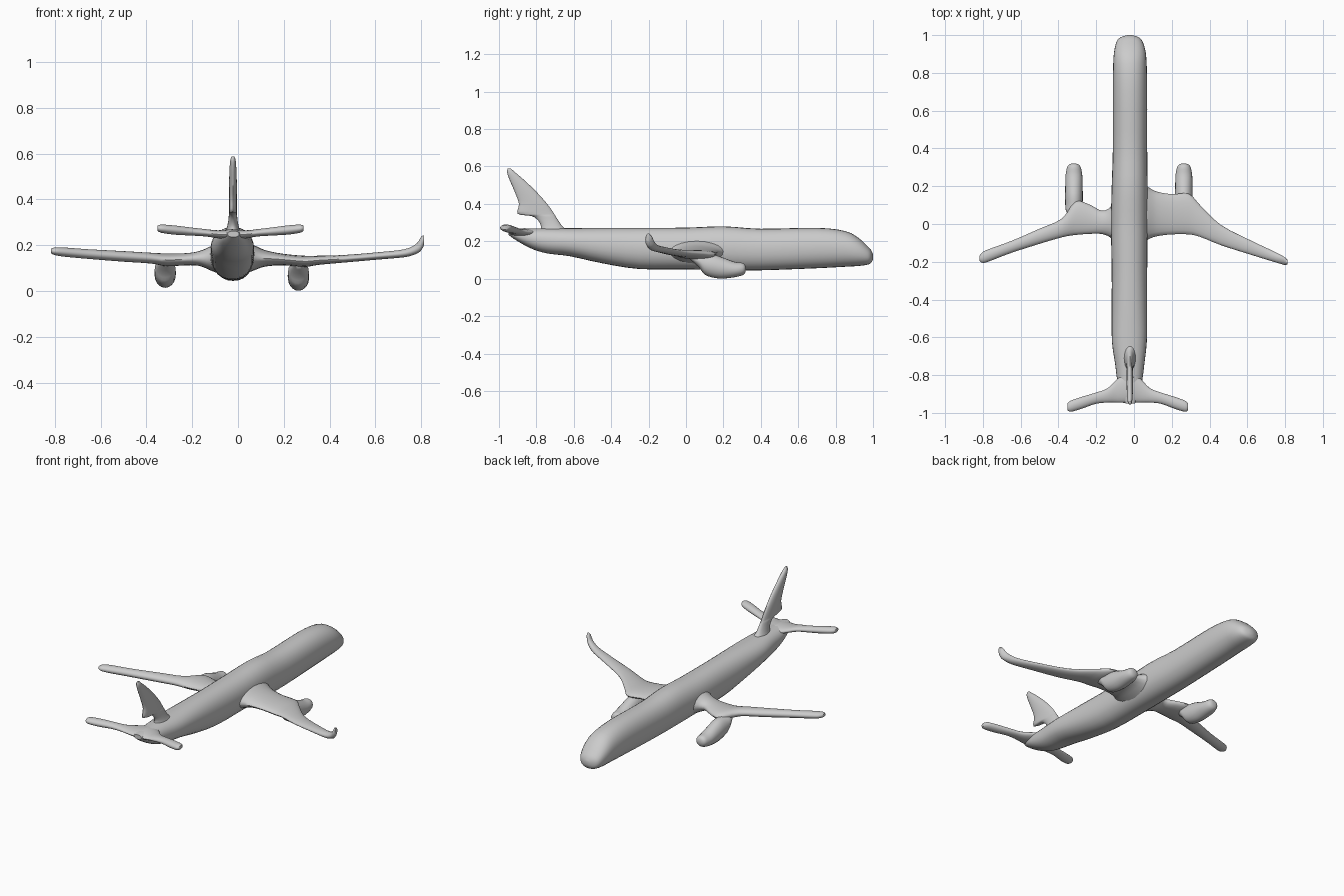
import bpy, bmesh, math
from mathutils import Vector


def spline(rows, steps):
    """Catmull-Rom resampling of section rows for flowing surfaces."""
    out = []
    for i in range(len(rows) - 1):
        p0, p1, p2, p3 = (Vector(rows[max(0, min(len(rows) - 1, i + k))]) for k in (-1, 0, 1, 2))
        for s in range(steps):
            t = s / steps
            out.append(0.5 * (2 * p1 + (p2 - p0) * t + (2 * p0 - 5 * p1 + 4 * p2 - p3) * t * t
                              + (3 * p1 - p0 - 3 * p2 + p3) * t ** 3))
    return out + [Vector(rows[-1])]


def loft(name, axis, rows, sides=20, power=2.0, steps=3):
    """Rows are (position on axis, a0, a1, b0, b1): limits on the other two axes in xyz order."""
    others = [k for k in range(3) if k != axis]
    bm = bmesh.new()
    rings = []
    for pos, a0, a1, b0, b1 in spline(rows, steps):
        ring = []
        for i in range(sides):
            ang = 2 * math.pi * i / sides
            c, s = math.cos(ang), math.sin(ang)
            p = [0, 0, 0]
            p[axis] = pos
            p[others[0]] = (a0 + a1) / 2 + (a1 - a0) / 2 * math.copysign(abs(c) ** (2 / power), c)
            p[others[1]] = (b0 + b1) / 2 + (b1 - b0) / 2 * math.copysign(abs(s) ** (2 / power), s)
            ring.append(bm.verts.new(p))
        rings.append(ring)
    for r, q in zip(rings, rings[1:]):
        for i in range(sides):
            j = (i + 1) % sides
            bm.faces.new((r[i], r[j], q[j], q[i]))
    bm.faces.new(rings[0])
    bm.faces.new(rings[-1])
    bmesh.ops.recalc_face_normals(bm, faces=bm.faces)
    mesh = bpy.data.meshes.new(name)
    bm.to_mesh(mesh)
    bm.free()
    obj = bpy.data.objects.new(name, mesh)
    bpy.context.collection.objects.link(obj)
    bpy.ops.object.select_all(action='DESELECT')
    obj.select_set(True)
    bpy.context.view_layer.objects.active = obj
    bpy.ops.object.shade_smooth_by_angle(angle=math.radians(50))
    return obj


# Fuselage, tail to nose
loft("fuselage", 1, [
    (-0.95, -0.045, 0.005, 0.235, 0.262), (-0.90, -0.075, 0.03, 0.20, 0.267),
    (-0.82, -0.09, 0.045, 0.158, 0.268), (-0.74, -0.10, 0.055, 0.135, 0.27),
    (-0.62, -0.117, 0.068, 0.12, 0.27), (-0.45, -0.118, 0.07, 0.083, 0.272),
    (-0.25, -0.118, 0.07, 0.052, 0.272), (0.0, -0.122, 0.072, 0.05, 0.273),
    (0.2, -0.118, 0.072, 0.046, 0.28), (0.4, -0.112, 0.07, 0.045, 0.267),
    (0.7, -0.112, 0.07, 0.056, 0.272), (0.85, -0.110, 0.067, 0.064, 0.255),
    (0.92, -0.104, 0.06, 0.068, 0.22), (0.97, -0.09, 0.043, 0.075, 0.175),
    (0.99, -0.068, 0.022, 0.085, 0.152), (1.0, -0.035, -0.01, 0.105, 0.13)],
    sides=28, power=2.2)

# Main wings, with an upturned tip on the right one
loft("right_wing", 0, [
    (0.02, -0.13, 0.25, 0.07, 0.22), (0.07, -0.085, 0.20, 0.09, 0.20),
    (0.12, -0.065, 0.172, 0.107, 0.178), (0.2, -0.055, 0.158, 0.112, 0.162),
    (0.29, -0.055, 0.16, 0.105, 0.154), (0.35, -0.068, 0.10, 0.114, 0.154),
    (0.46, -0.112, -0.005, 0.124, 0.157), (0.62, -0.163, -0.088, 0.138, 0.17),
    (0.73, -0.197, -0.14, 0.148, 0.183), (0.78, -0.212, -0.165, 0.163, 0.208),
    (0.80, -0.218, -0.178, 0.178, 0.238), (0.812, -0.213, -0.19, 0.2, 0.243)])
loft("left_wing", 0, [
    (-0.07, -0.13, 0.19, 0.07, 0.22), (-0.12, -0.075, 0.095, 0.09, 0.195),
    (-0.17, -0.053, 0.07, 0.11, 0.174), (-0.23, -0.052, 0.10, 0.112, 0.165),
    (-0.31, -0.058, 0.12, 0.108, 0.164), (-0.38, -0.07, 0.03, 0.12, 0.167),
    (-0.5, -0.105, -0.025, 0.128, 0.174), (-0.65, -0.153, -0.09, 0.14, 0.182),
    (-0.76, -0.195, -0.13, 0.15, 0.19), (-0.80, -0.206, -0.148, 0.157, 0.19),
    (-0.817, -0.195, -0.167, 0.165, 0.185)])

# Engines blended up into the wings
for name, x, dz in (("right_engine", 0.264, 0.0), ("left_engine", -0.318, 0.013)):
    loft(name, 1, [(y, x - w, x + w, a + dz, b + dz) for y, w, a, b in (
        (0.02, 0.02, 0.105, 0.125), (0.07, 0.042, 0.06, 0.13), (0.1, 0.046, 0.022, 0.13),
        (0.15, 0.047, 0.005, 0.128), (0.20, 0.046, 0.001, 0.112), (0.26, 0.044, 0.008, 0.09),
        (0.30, 0.036, 0.018, 0.085), (0.315, 0.025, 0.03, 0.075), (0.32, 0.01, 0.045, 0.06))])

# Horizontal stabilisers, mirrored about the fuselage centreline
for name, s, d in (("right_stabiliser", 1, 0), ("left_stabiliser", -1, 0.015)):
    loft(name, 0, [(-0.025 + s * (x + d * x / 0.31), *r) for x, *r in (
        (0.0, -0.948, -0.78, 0.222, 0.27), (0.06, -0.945, -0.82, 0.23, 0.265),
        (0.11, -0.945, -0.87, 0.238, 0.27), (0.17, -0.952, -0.893, 0.242, 0.277),
        (0.24, -0.978, -0.915, 0.246, 0.286), (0.295, -0.994, -0.935, 0.254, 0.29),
        (0.312, -0.985, -0.95, 0.263, 0.285))])

# Tail fin with the undercut behind its root
loft("tail_fin", 2, [
    (z, -0.022 - w, -0.022 + w, y0, y1) for z, w, y0, y1 in (
        (0.24, 0.04, -0.79, -0.60), (0.275, 0.027, -0.775, -0.655), (0.31, 0.02, -0.79, -0.682),
        (0.335, 0.018, -0.825, -0.698), (0.347, 0.018, -0.90, -0.705),
        (0.40, 0.018, -0.893, -0.742), (0.47, 0.017, -0.918, -0.805),
        (0.53, 0.015, -0.944, -0.868), (0.57, 0.012, -0.957, -0.915),
        (0.588, 0.006, -0.953, -0.935))])
